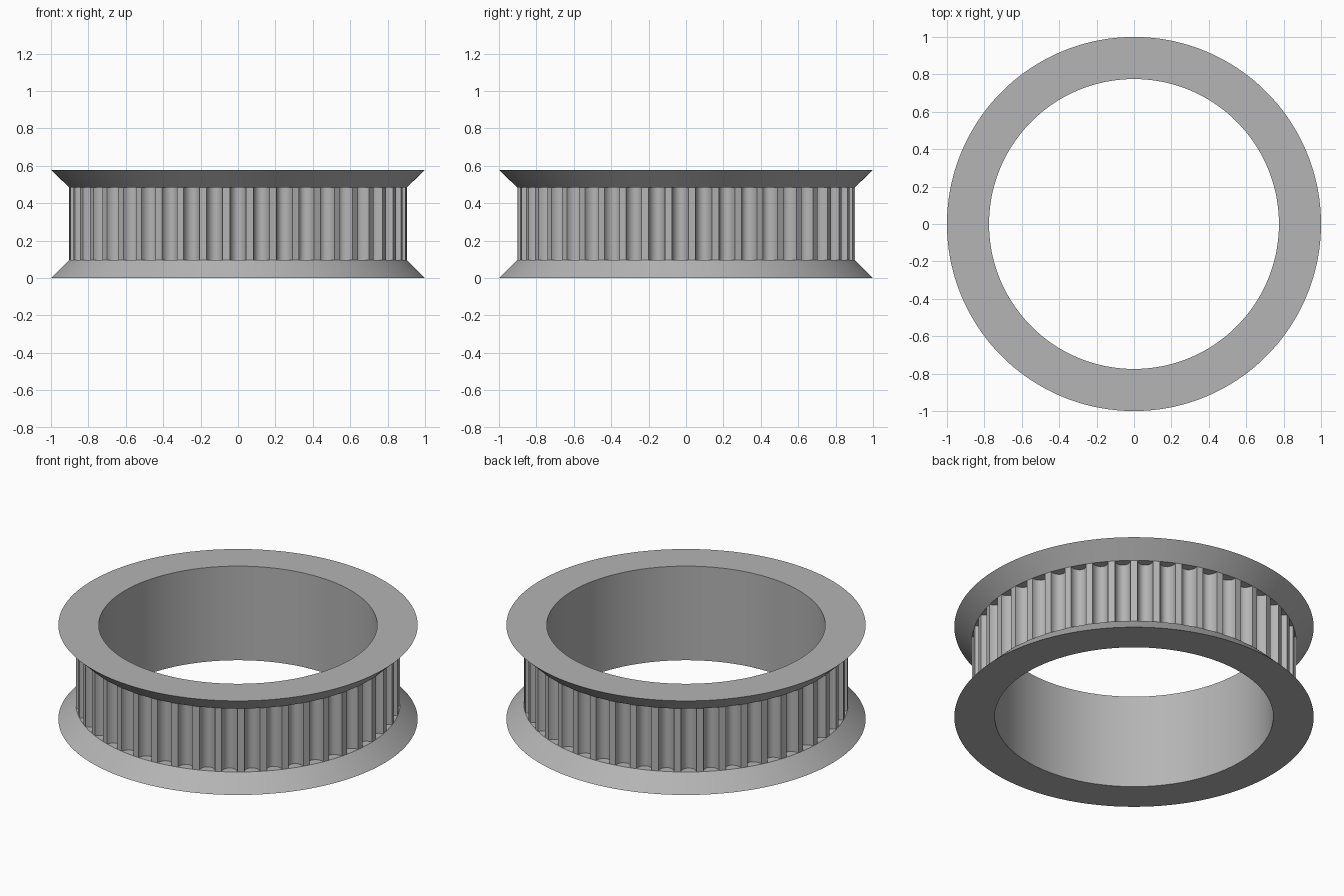
import bpy, bmesh
from math import sin, cos, pi, radians

cube = bpy.data.objects.get("Cube")
if cube:
    bpy.data.objects.remove(cube)

HEIGHT, RIM, BORE = 0.578, 1.0, 0.775
Z_LOW, Z_HIGH = 0.096, 0.485       # toothed band between the flanges
LAND, CORE = 0.903, 0.84           # tooth crest and inner core radii
TEETH, HALF_WIDTH, DEPTH = 45, 0.044, 0.052

grey = bpy.data.materials.new("plain grey")
grey.use_nodes = True
grey.diffuse_color = (0.46, 0.46, 0.46, 1)
grey.node_tree.nodes["Principled BSDF"].inputs["Base Color"].default_value = grey.diffuse_color


def sweep_rings(name, rings):
    """Join closed rings of points into a tube that closes on itself."""
    bm = bmesh.new()
    loops = [[bm.verts.new(p) for p in ring] for ring in rings]
    for i, a in enumerate(loops):
        b = loops[(i + 1) % len(loops)]
        for j in range(len(a)):
            k = (j + 1) % len(a)
            bm.faces.new((a[j], a[k], b[k], b[j]))
    bmesh.ops.recalc_face_normals(bm, faces=bm.faces)
    mesh = bpy.data.meshes.new(name)
    bm.to_mesh(mesh)
    bm.free()
    mesh.materials.append(grey)
    obj = bpy.data.objects.new(name, mesh)
    bpy.context.collection.objects.link(obj)
    bpy.ops.object.select_all(action="DESELECT")
    obj.select_set(True)
    bpy.context.view_layer.objects.active = obj
    bpy.ops.object.shade_smooth_by_angle(angle=radians(30))
    return obj


def ring(polar, z):
    return [(r * cos(a), r * sin(a), z) for r, a in polar]


# Flanged hub: revolved profile with a channel for the toothed band
profile = [(BORE, 0), (RIM, 0), (LAND, Z_LOW), (CORE, Z_LOW),
           (CORE, Z_HIGH), (LAND, Z_HIGH), (RIM, HEIGHT), (BORE, HEIGHT)]
SEGMENTS = 180
angles = [2 * pi * i / SEGMENTS for i in range(SEGMENTS)]
sweep_rings("flanged_hub", [ring([(r, a) for a in angles], z) for r, z in profile])

# Toothed band: round grooves, one centred on the front
STEPS = 12
outline = []
for tooth in range(TEETH):
    middle = -pi / 2 + 2 * pi * tooth / TEETH
    for s in range(STEPS + 1):
        t = pi * s / STEPS
        outline.append((LAND - DEPTH * sin(t), middle - HALF_WIDTH * cos(t) / LAND))
inner = [(CORE - 0.02, a) for r, a in outline]
low, high = Z_LOW - 0.001, Z_HIGH + 0.001
sweep_rings("toothed_band", [ring(inner, low), ring(outline, low),
                             ring(outline, high), ring(inner, high)])
